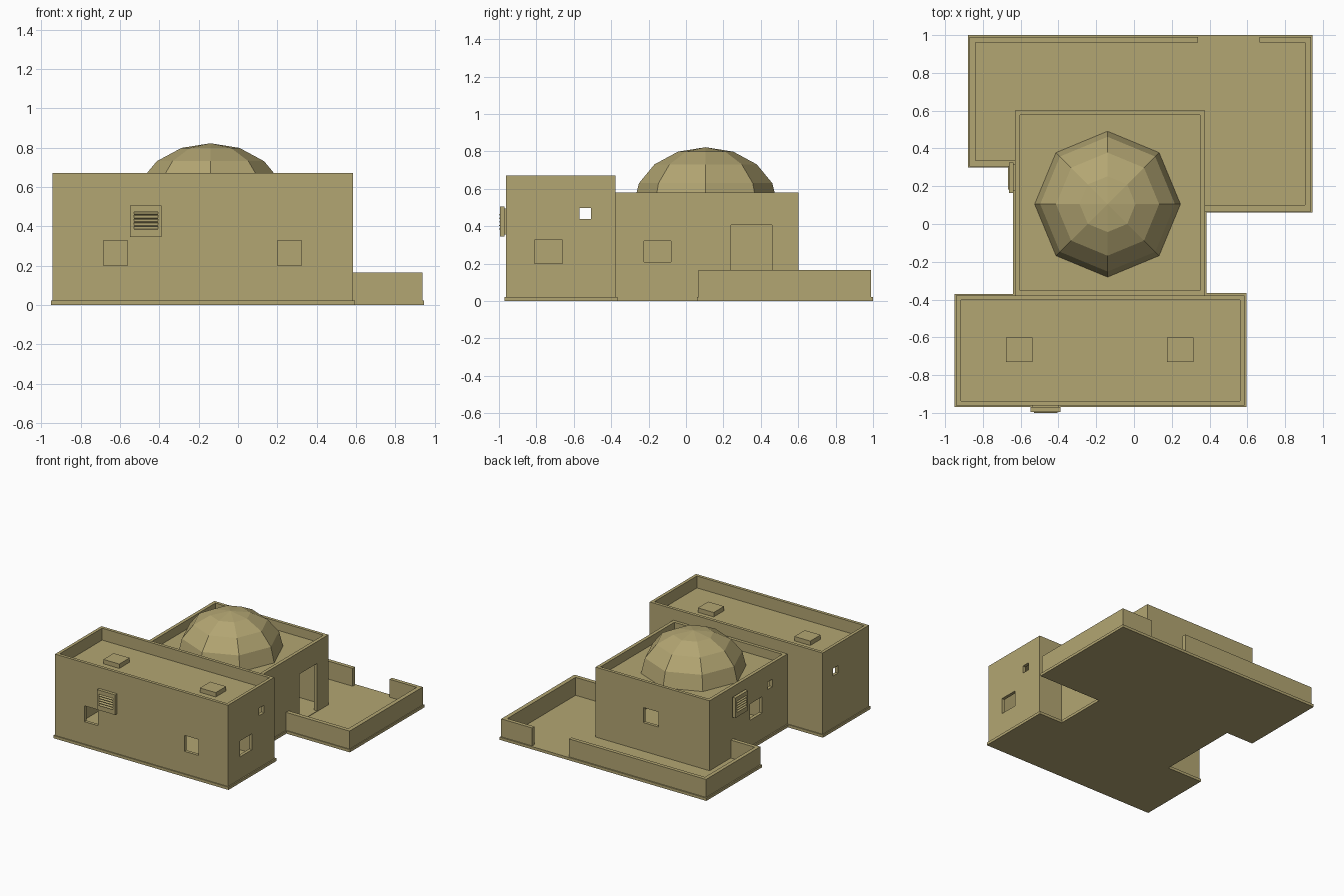
import bpy, bmesh, math
from mathutils import Matrix, Vector

if "Cube" in bpy.data.objects:
    bpy.data.objects.remove(bpy.data.objects["Cube"])

mat = bpy.data.materials.new("sandstone")
mat.diffuse_color = (0.45, 0.38, 0.17, 1)
mat.use_nodes = True
mat.node_tree.nodes["Principled BSDF"].inputs["Base Color"].default_value = mat.diffuse_color


def finish(name, bm):
    bmesh.ops.recalc_face_normals(bm, faces=bm.faces)
    me = bpy.data.meshes.new(name)
    bm.to_mesh(me)
    bm.free()
    me.materials.append(mat)
    ob = bpy.data.objects.new(name, me)
    bpy.context.collection.objects.link(ob)
    return ob


def add_box(bm, x0, x1, y0, y1, z0, z1, m=Matrix()):
    c = Matrix.Translation(((x0 + x1) / 2, (y0 + y1) / 2, (z0 + z1) / 2))
    s = Matrix.Diagonal((x1 - x0, y1 - y0, z1 - z0, 1))
    bmesh.ops.create_cube(bm, size=1, matrix=m @ c @ s)


def box(name, *b):
    bm = bmesh.new()
    add_box(bm, *b)
    return finish(name, bm)


def prism(name, pts, z0, z1):
    bm = bmesh.new()
    f = bm.faces.new([bm.verts.new((x, y, z0)) for x, y in pts])
    top = bmesh.ops.extrude_face_region(bm, geom=[f])["geom"]
    bmesh.ops.translate(bm, vec=(0, 0, z1 - z0),
                        verts=[v for v in top if isinstance(v, bmesh.types.BMVert)])
    return finish(name, bm)


def carve(ob, cuts):
    for b in cuts:
        cutter = box("cutter", *b)
        mod = ob.modifiers.new("cut", 'BOOLEAN')
        mod.operation, mod.solver, mod.object = 'DIFFERENCE', 'EXACT', cutter
        bpy.context.view_layer.update()
        dg = bpy.context.evaluated_depsgraph_get()
        me = bpy.data.meshes.new_from_object(ob.evaluated_get(dg))
        ob.modifiers.clear()
        ob.data = me
        bpy.data.objects.remove(cutter)


# Stepped plinth under everything
prism("plinth", [(-.95, -.97), (.595, -.97), (.595, -.365), (.385, -.365),
                 (.385, .06), (.945, .06), (.945, 1), (-.88, 1), (-.88, .3),
                 (-.64, .3), (-.64, -.37), (-.95, -.37)], 0, .022)

# Front wing: hollow room, roof well, windows
wing = box("front_wing", -.942, .585, -.962, -.378, .01, .67)
carve(wing, [
    (-.917, .56, -.937, -.403, .025, .545),
    (-.917, .56, -.937, -.403, .575, .8),
    (-.683, -.563, -1, -.92, .2, .327),
    (.2, .323, -1, -.92, .2, .327),
    (.54, .62, -.81, -.66, .2, .327),
    (-1, -.9, -.57, -.508, .437, .497),
    (.54, .62, -.57, -.508, .437, .497)])

# Domed room: hollow, roof well, door, windows
room = box("domed_room", -.63, .377, -.378, .602, .01, .58)
carve(room, [
    (-.603, .35, -.353, .577, .025, .48),
    (-.603, .35, -.353, .577, .51, .8),
    (.33, .42, .24, .46, .026, .405),
    (.33, .42, -.225, -.08, .208, .32),
    (-.18, -.045, .56, .65, .25, .37),
    (-.67, -.58, -.06, .09, .23, .36),
    (-.67, -.58, -.19, -.13, .39, .45)])

# Eight-sided dome
bm = bmesh.new()
bmesh.ops.create_uvsphere(bm, u_segments=8, v_segments=8, radius=1)
bmesh.ops.delete(bm, geom=[v for v in bm.verts if v.co.z < -.01], context='VERTS')
bmesh.ops.transform(bm, verts=bm.verts, matrix=Matrix.Translation((-.14, .105, .51))
                    @ Matrix.Diagonal((.386, .386, .312, 1)))
finish("dome", bm)

# Low courtyard wall with gateway gap at the back
prism("courtyard_wall_left", [(.34, .99), (-.87, .99), (-.87, .305), (-.63, .305),
                              (-.63, .335), (-.84, .335), (-.84, .96), (.34, .96)], .02, .165)
prism("courtyard_wall_right", [(.665, .99), (.938, .99), (.938, .067), (.377, .067),
                               (.377, .1), (.905, .1), (.905, .96), (.665, .96)], .02, .165)

# Roof hatches
for i, x in enumerate((-.607, .245)):
    box(f"roof_hatch_{i + 1}", x - .07, x + .07, -.73, -.6, .57, .61)


# Louvred vents, built facing -y then placed
def vent(name, pos, angle):
    m = Matrix.Translation(pos) @ Matrix.Rotation(angle, 4, 'Z')
    bm = bmesh.new()
    add_box(bm, -.07, .07, -.015, .005, -.07, .07, m)
    for s in (-1, 1):
        a, b = sorted((s * .08, s * .062))
        add_box(bm, a, b, -.033, -.008, -.08, .08, m)
    add_box(bm, -.062, .062, -.033, -.008, .048, .08, m)
    add_box(bm, -.062, .062, -.033, -.008, -.08, -.045, m)
    for i in range(5):
        tilt = Matrix.Translation((0, -.026, -.036 + i * .019)) @ Matrix.Rotation(math.radians(30), 4, 'X')
        add_box(bm, -.062, .062, -.012, .012, -.003, .003, m @ tilt)
    finish(name, bm)


vent("front_vent", (-.468, -.962, .425), 0)
vent("side_vent", (-.63, .245, .425), -math.pi / 2)
